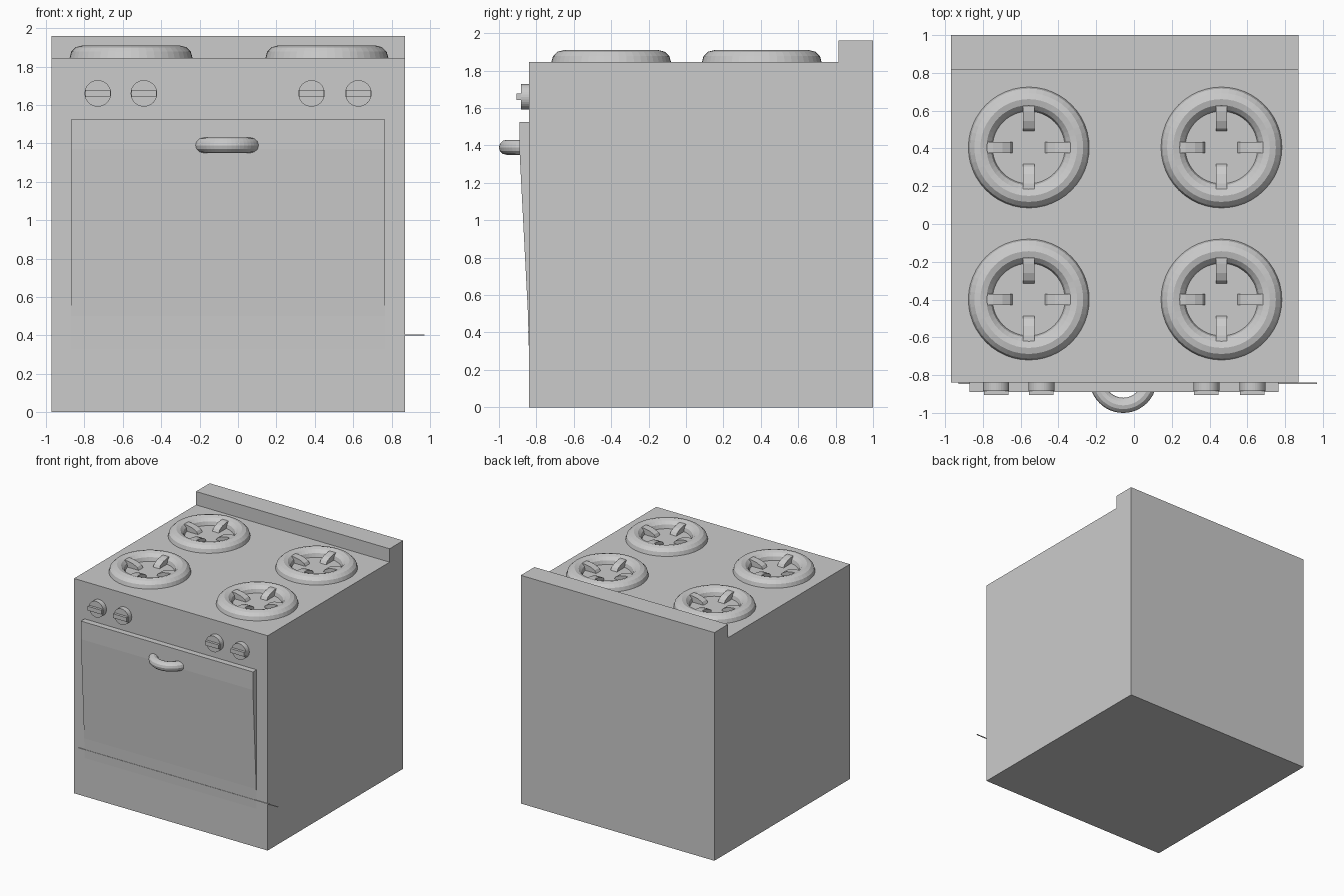
import bpy, bmesh, math
from mathutils import Matrix, Vector

if "Cube" in bpy.data.objects:
    bpy.data.objects.remove(bpy.data.objects["Cube"])


def add_mesh(name, bm):
    bmesh.ops.recalc_face_normals(bm, faces=bm.faces)
    me = bpy.data.meshes.new(name)
    bm.to_mesh(me)
    bm.free()
    ob = bpy.data.objects.new(name, me)
    bpy.context.collection.objects.link(ob)
    return ob


def prism(name, profile, x0, x1, matrix=None):
    """Extrude a (y, z) profile along x."""
    bm = bmesh.new()
    face = bm.faces.new([bm.verts.new((x0, y, z)) for y, z in profile])
    out = bmesh.ops.extrude_face_region(bm, geom=[face])
    moved = [v for v in out["geom"] if isinstance(v, bmesh.types.BMVert)]
    bmesh.ops.translate(bm, verts=moved, vec=(x1 - x0, 0, 0))
    if matrix:
        bmesh.ops.transform(bm, matrix=matrix, verts=bm.verts)
    return add_mesh(name, bm)


def box(name, x0, x1, y0, y1, z0, z1):
    return prism(name, [(y0, z0), (y1, z0), (y1, z1), (y0, z1)], x0, x1)


def torus(name, loc, major, minor, scale=(1, 1, 1)):
    bpy.ops.mesh.primitive_torus_add(location=loc, major_radius=major, minor_radius=minor,
                                     major_segments=48, minor_segments=12)
    ob = bpy.context.object
    ob.name = name
    ob.scale = scale
    return ob


TOP = 1.845
FRONT = -0.84

# Body with raised back ledge
prism("stove_body", [(FRONT, 0), (1.0, 0), (1.0, 1.96), (0.815, 1.96), (0.815, TOP), (FRONT, TOP)],
      -0.97, 0.87)

# Oven door, tapering into the body, with the thin trim line below it
prism("oven_door", [(FRONT + 0.01, 1.525), (-0.89, 1.525), (-0.89, 1.37), (-0.845, 0.5),
                    (-0.841, 0.33), (FRONT + 0.01, 0.33)], -0.87, 0.765)
box("door_bottom_trim", -0.93, 0.97, -0.846, -0.838, 0.4, 0.405)

# Half-buried ring as door handle
torus("door_handle", (-0.057, -0.822, 1.39), 0.138, 0.04)

# Burners: half-buried ring and four prongs
prong = [(0.25, TOP - 0.01), (0.25, 1.898), (0.19, 1.897), (0.14, 1.887),
         (0.10, 1.868), (0.08, TOP - 0.01)]
for bx in (-0.557, 0.463):
    for by in (-0.4, 0.405):
        torus("burner_ring", (bx, by, TOP), 0.256, 0.064)
        for i in range(4):
            m = Matrix.Translation((bx, by, 0)) @ Matrix.Rotation(i * math.pi / 2, 4, 'Z')
            prism("burner_prong", prong, -0.03, 0.03, m)

# Control knobs with grip bars
for kx in (-0.73, -0.49, 0.383, 0.627):
    bpy.ops.mesh.primitive_cylinder_add(vertices=32, radius=0.069, depth=0.06,
                                        location=(kx, -0.853, 1.66),
                                        rotation=(math.pi / 2, 0, 0))
    bpy.context.object.name = "control_knob"
    box("knob_grip", kx - 0.065, kx + 0.065, -0.905, -0.86, 1.642, 1.678)
